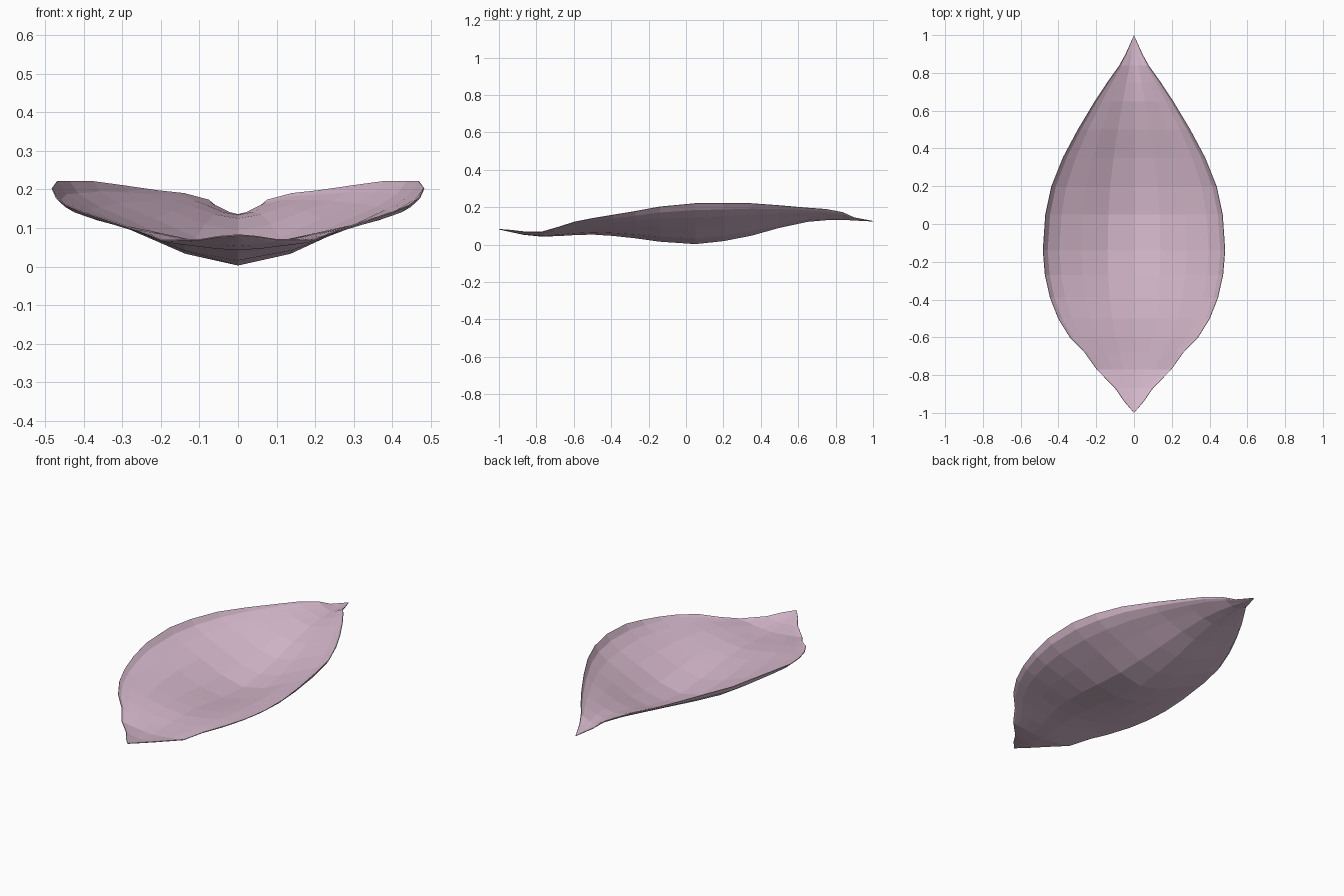
import bpy, bmesh

if "Cube" in bpy.data.objects:
    bpy.data.objects.remove(bpy.data.objects["Cube"])

# Stations along the petal: y, half width, midrib height, rim height
STATIONS = [
    (-1.00, 0.000, 0.081, 0.081), (-0.94, 0.052, 0.068, 0.077),
    (-0.87, 0.100, 0.053, 0.069), (-0.77, 0.198, 0.043, 0.068),
    (-0.68, 0.262, 0.046, 0.094), (-0.60, 0.340, 0.051, 0.120),
    (-0.50, 0.402, 0.054, 0.140), (-0.39, 0.445, 0.047, 0.158),
    (-0.27, 0.472, 0.034, 0.178), (-0.14, 0.483, 0.016, 0.202),
    (0.05, 0.470, 0.003, 0.220), (0.20, 0.438, 0.019, 0.220),
    (0.35, 0.378, 0.048, 0.220), (0.50, 0.298, 0.090, 0.209),
    (0.65, 0.208, 0.122, 0.196), (0.75, 0.142, 0.131, 0.189),
    (0.84, 0.078, 0.133, 0.172), (0.90, 0.045, 0.129, 0.144),
    (1.00, 0.000, 0.124, 0.124),
]
# Half cross-section: fraction of width, fraction of rise
SECTION = [(0, 0), (0.29, 0.14), (0.58, 0.43), (0.82, 0.66), (0.95, 0.84), (1, 1)]
profile = [(-u, v) for u, v in reversed(SECTION[1:])] + SECTION

# Cupped petal skin
bm = bmesh.new()
rows = []
for y, w, mid, rim in STATIONS:
    if w == 0:
        rows.append([bm.verts.new((0, y, mid))] * len(profile))
    else:
        rows.append([bm.verts.new((u * w, y, mid + v * (rim - mid))) for u, v in profile])
for a, b in zip(rows, rows[1:]):
    for i in range(len(profile) - 1):
        loop = []
        for v in (a[i], a[i + 1], b[i + 1], b[i]):
            if v not in loop:
                loop.append(v)
        bm.faces.new(loop)
bmesh.ops.recalc_face_normals(bm, faces=bm.faces)
bm.normal_update()
if sum(f.normal.z for f in bm.faces) < 0:
    bmesh.ops.reverse_faces(bm, faces=bm.faces)

mesh = bpy.data.meshes.new("petal")
bm.to_mesh(mesh)
bm.free()
petal = bpy.data.objects.new("petal", mesh)
bpy.context.collection.objects.link(petal)

# Paper-thin body
thin = petal.modifiers.new("thickness", 'SOLIDIFY')
thin.thickness = 0.003
thin.offset = 1

# Pale pink colour
pink = bpy.data.materials.new("pale pink")
pink.diffuse_color = (0.68, 0.49, 0.61, 1)
pink.use_nodes = True
pink.node_tree.nodes["Principled BSDF"].inputs["Base Color"].default_value = pink.diffuse_color
mesh.materials.append(pink)
